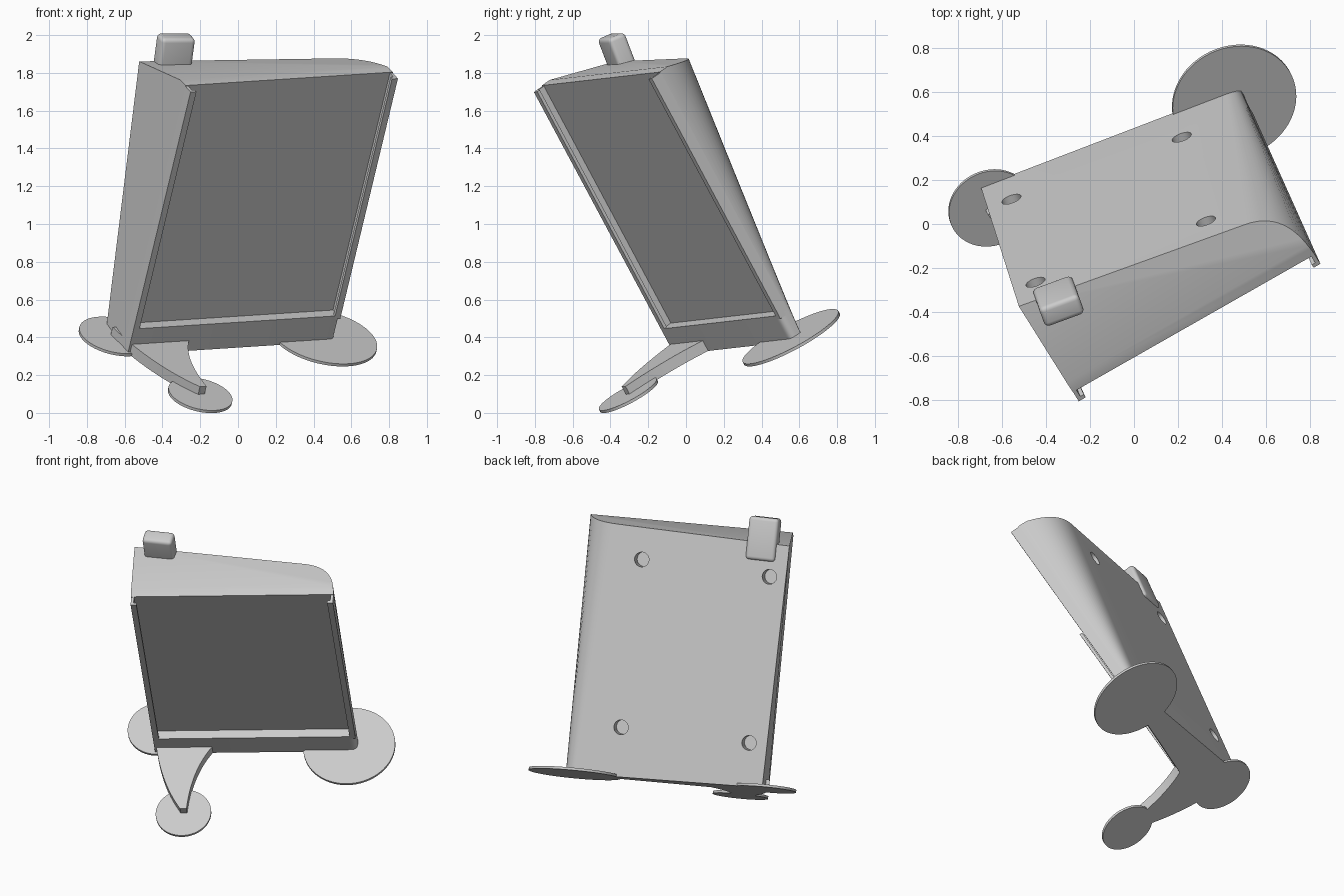
import bpy, bmesh, math
from mathutils import Matrix, Vector

if "Cube" in bpy.data.objects:
    bpy.data.objects.remove(bpy.data.objects["Cube"])

# One plain plastic colour
plastic = bpy.data.materials.new("light grey plastic")
plastic.use_nodes = True
GREY = (0.6, 0.6, 0.6, 1)
plastic.diffuse_color = GREY
plastic.node_tree.nodes["Principled BSDF"].inputs["Base Color"].default_value = GREY

# Tilted frame of the whole model: width, depth and height axes
up = Vector((0.207, -0.462, 0.862)).normalized()
across = Vector((0.868, 0.494, 0.056))
across = (across - up * across.dot(up)).normalized()
TILT = Matrix((across, up.cross(across), up)).transposed().to_4x4()

BASE, TOP = 0.172, 1.79
LEFT, RIGHT = -0.52, 0.745
FRONT, LIP = 0.435, 0.375


def finish(name, bm, smooth=True):
    bmesh.ops.recalc_face_normals(bm, faces=bm.faces)
    mesh = bpy.data.meshes.new(name)
    bm.to_mesh(mesh)
    bm.free()
    obj = bpy.data.objects.new(name, mesh)
    bpy.context.collection.objects.link(obj)
    obj.matrix_world = TILT
    mesh.materials.append(plastic)
    if smooth:
        bpy.ops.object.select_all(action="DESELECT")
        obj.select_set(True)
        bpy.context.view_layer.objects.active = obj
        bpy.ops.object.shade_smooth_by_angle(angle=math.radians(25))
    return obj


def loft(bm, lower, upper):
    """Solid between two rings of points."""
    a = [bm.verts.new(p) for p in lower]
    b = [bm.verts.new(p) for p in upper]
    n = len(a)
    for i in range(n):
        j = (i + 1) % n
        bm.faces.new((a[i], a[j], b[j], b[i]))
    bm.faces.new(a[::-1])
    bm.faces.new(b)


def prism(name, outline, z0, z1):
    bm = bmesh.new()
    loft(bm, [(x, y, z0) for x, y in outline], [(x, y, z1) for x, y in outline])
    return finish(name, bm)


def bezier(p, c, q, steps=14):
    p, c, q = Vector(p), Vector(c), Vector(q)
    return [p.lerp(c, t).lerp(c.lerp(q, t), t) for t in (i / steps for i in range(steps + 1))]


def back_y(x, z):
    return 0.67 + 0.148 * (z - 0.18) - 0.177 * (x + 0.495)


BACK_NORMAL = Vector((0.177, 1, -0.148)).normalized()


# Wedge-shaped housing with a rounded side
def section(z, left, start):
    curve = bezier((start, back_y(start, z)), (RIGHT - 0.01, back_y(RIGHT, z)), (RIGHT, FRONT + 0.004))
    ring = [(LEFT, FRONT), (left, back_y(left, z))] + [tuple(p) for p in curve] + [(RIGHT, FRONT)]
    return [(x, y, z) for x, y in ring]


bm = bmesh.new()
loft(bm, section(BASE, -0.495, 0.68), section(TOP, -0.537, 0.54))
bmesh.ops.recalc_face_normals(bm, faces=bm.faces)
# Slope the rear of the roof square to the back
bmesh.ops.bisect_plane(bm, geom=bm.verts[:] + bm.edges[:] + bm.faces[:],
                       plane_co=(0, 0.494, TOP), plane_no=(0, 0.3, 1), clear_outer=True)
bmesh.ops.holes_fill(bm, edges=[e for e in bm.edges if e.is_boundary], sides=0)
housing = finish("housing", bm, smooth=False)

# Blind mounting holes in the back
for i, (x, z) in enumerate([(-0.388, 0.441), (0.423, 0.478), (0.385, 1.518), (-0.425, 1.471)]):
    bm = bmesh.new()
    spin = BACK_NORMAL.to_track_quat("Z", "Y").to_matrix().to_4x4()
    bmesh.ops.create_cone(bm, cap_ends=True, segments=32, radius1=0.046, radius2=0.046, depth=0.14,
                          matrix=Matrix.Translation((x, back_y(x, z), z)) @ spin)
    cutter = finish("hole_cutter_%d" % (i + 1), bm, smooth=False)
    cutter.hide_render = True
    cutter.hide_set(True)
    cut = housing.modifiers.new("hole", "BOOLEAN")
    cut.operation = "DIFFERENCE"
    cut.solver = "EXACT"
    cut.object = cutter

# Bake the holes in, then remove the cutters
bpy.context.view_layer.update()
evaluated = housing.evaluated_get(bpy.context.evaluated_depsgraph_get())
housing.data = bpy.data.meshes.new_from_object(evaluated)
housing.modifiers.clear()
for obj in [o for o in bpy.data.objects if o.name.startswith("hole_cutter")]:
    bpy.data.objects.remove(obj)
bpy.ops.object.select_all(action="DESELECT")
housing.select_set(True)
bpy.context.view_layer.objects.active = housing
bpy.ops.object.shade_smooth_by_angle(angle=math.radians(25))


def block(name, x0, x1, y0, y1, z0, z1):
    return prism(name, [(x0, y0), (x1, y0), (x1, y1), (x0, y1)], z0, z1)


# Bottom ledge with a rounded end
corner = bezier((RIGHT - 0.04, LIP), (RIGHT, LIP), (RIGHT, LIP + 0.04), 6)
prism("bottom_ledge", [(LEFT, LIP)] + [tuple(p) for p in corner]
      + [(RIGHT, FRONT + 0.005), (LEFT, FRONT + 0.005)], BASE, 0.33)

# Slotted side rails: L-shaped profile
for name, x, s in (("left", RIGHT, -1), ("right", LEFT, 1)):
    rail = [(x, LIP), (x + s * 0.036, LIP), (x + s * 0.036, LIP + 0.018),
            (x + s * 0.018, LIP + 0.018), (x + s * 0.018, FRONT + 0.005), (x, FRONT + 0.005)]
    prism(name + "_rail", rail, 0.31, TOP - 0.005)

# Rounded tab on top, set along the back
bm = bmesh.new()
side = Vector((1, -0.177, 0.04)).normalized()
side = (side - BACK_NORMAL * side.dot(BACK_NORMAL)).normalized()
rise = side.cross(BACK_NORMAL)
spin = Matrix((side, BACK_NORMAL, rise)).transposed().to_4x4()
centre = Vector((-0.36, back_y(-0.36, 1.7), 1.7)) - BACK_NORMAL * 0.033
bmesh.ops.create_cube(bm, size=1, matrix=Matrix.Translation(centre) @ spin
                      @ Matrix.Diagonal((0.19, 0.1, 0.27, 1)))
bmesh.ops.bevel(bm, geom=bm.edges[:], offset=0.022, segments=4, profile=0.5, affect="EDGES")
finish("top_tab", bm)

# Curved tapering foot
outer = bezier((-0.53, 0.56), (-0.5, 0.16), (-0.335, -0.09))
inner = bezier((-0.295, -0.09), (-0.28, 0.2), (-0.16, LIP))
outline = [tuple(p) for p in outer + inner] + [(-0.16, FRONT + 0.02), (-0.4, 0.56)]
prism("front_foot", outline, BASE, 0.235)

# Flat round pads under the corners and the foot
for name, x, y, r in (("large_pad", 0.692, 0.405, 0.287),
                      ("rear_pad", -0.507, 0.552, 0.194),
                      ("foot_pad", -0.319, -0.087, 0.173)):
    bm = bmesh.new()
    bmesh.ops.create_cone(bm, cap_ends=True, segments=64, radius1=r, radius2=r, depth=0.016,
                          matrix=Matrix.Translation((x, y, BASE + 0.008)))
    finish(name, bm)
